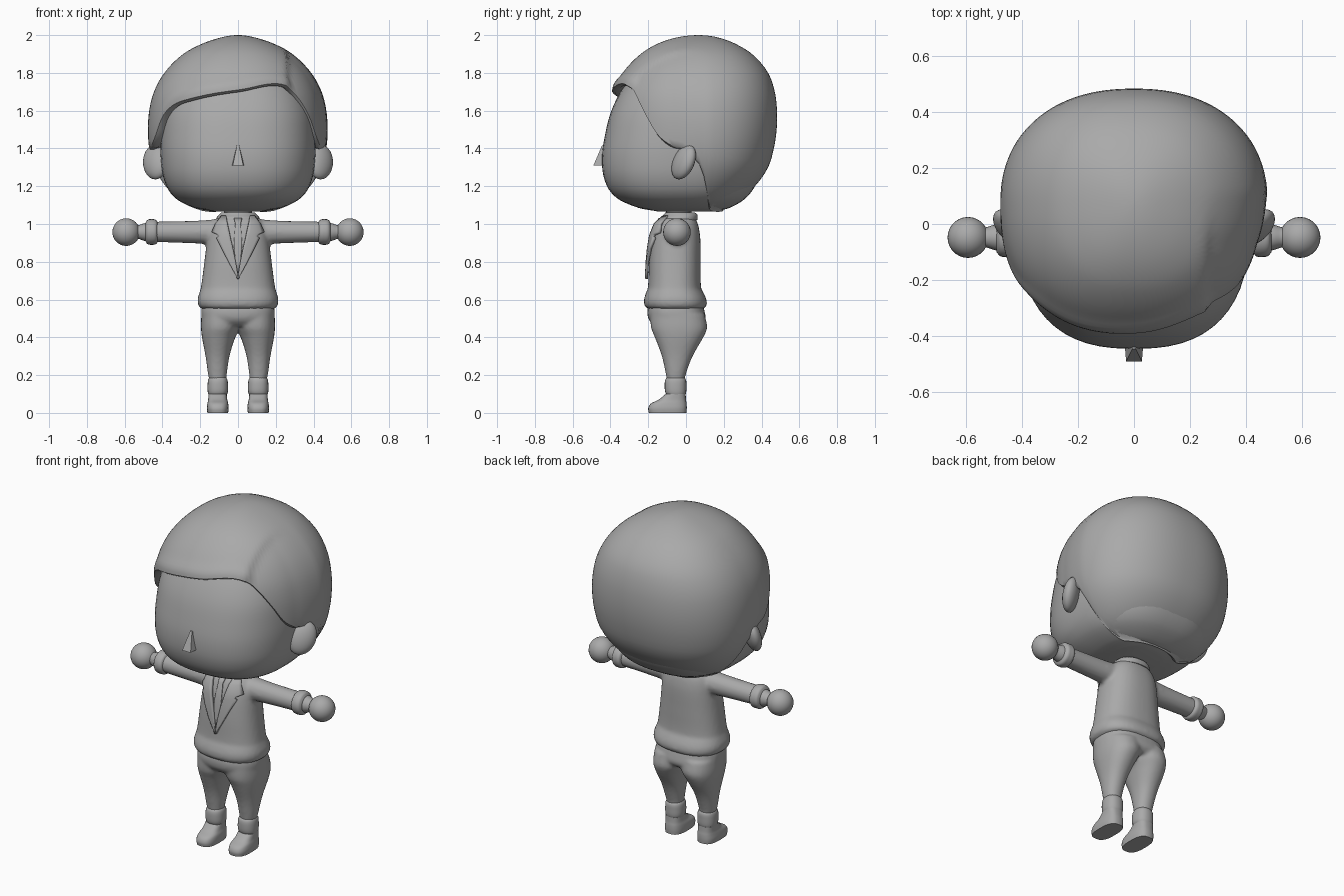
import bpy, bmesh, math

if "Cube" in bpy.data.objects:
    bpy.data.objects.remove(bpy.data.objects["Cube"])

grey = bpy.data.materials.new("plain grey")
grey.diffuse_color = (0.4, 0.4, 0.4, 1)
grey.use_nodes = True
grey.node_tree.nodes["Principled BSDF"].inputs["Base Color"].default_value = grey.diffuse_color


def spline(table, t):
    """Smooth interpolation of rows (key, values...) at key t."""
    n = len(table)
    i = 0
    while i < n - 2 and t > table[i + 1][0]:
        i += 1
    a, b = table[i], table[i + 1]
    h = b[0] - a[0]
    u = min(max((t - a[0]) / h, 0), 1)

    def slope(j, k):
        lo, hi = table[max(j - 1, 0)], table[min(j + 1, n - 1)]
        return (hi[k] - lo[k]) / (hi[0] - lo[0])
    return [a[k] * (2*u**3 - 3*u*u + 1) + b[k] * (3*u*u - 2*u**3)
            + h * (slope(i, k) * (u**3 - 2*u*u + u) + slope(i + 1, k) * (u**3 - u*u))
            for k in range(1, len(a))]


def oval(a, p):
    s, c = math.sin(a), math.cos(a)
    return math.copysign(abs(s) ** (2 / p), s), -math.copysign(abs(c) ** (2 / p), c)


def finish(name, bm, angle=45):
    bmesh.ops.recalc_face_normals(bm, faces=bm.faces)
    me = bpy.data.meshes.new(name)
    bm.to_mesh(me)
    bm.free()
    ob = bpy.data.objects.new(name, me)
    bpy.context.collection.objects.link(ob)
    me.materials.append(grey)
    bpy.ops.object.select_all(action='DESELECT')
    ob.select_set(True)
    bpy.context.view_layer.objects.active = ob
    bpy.ops.object.shade_smooth_by_angle(angle=math.radians(angle))
    return ob


def skin(bm, rows, cap=True):
    vs = [[bm.verts.new(p) for p in r] for r in rows]
    n = len(vs[0])
    for r, s in zip(vs, vs[1:]):
        for i in range(n):
            bm.faces.new((r[i], r[(i + 1) % n], s[(i + 1) % n], s[i]))
    if cap:
        bm.faces.new(vs[0])
        bm.faces.new(vs[-1])


def loft(bm, rings, n=32, p=2.2, steps=4, place=lambda x, y, z: (x, y, z)):
    """Rings are (height, x low, x high, y low, y high)."""
    rows = []
    for i in range((len(rings) - 1) * steps + 1):
        j, f = divmod(i, steps)
        z = rings[j][0] + (f / steps * (rings[j + 1][0] - rings[j][0]) if f else 0)
        x0, x1, y0, y1 = spline(rings, z)
        row = []
        for k in range(n):
            ox, oy = oval(2 * math.pi * k / n, p)
            row.append(place((x0 + x1) / 2 + ox * (x1 - x0) / 2, (y0 + y1) / 2 + oy * (y1 - y0) / 2, z))
        rows.append(row)
    skin(bm, rows)


def melt(ob, size, rounds):
    """Fuse overlapping volumes into one soft skin."""
    m = ob.modifiers.new("fuse", 'REMESH')
    m.mode, m.voxel_size, m.use_smooth_shade = 'VOXEL', size, True
    s = ob.modifiers.new("soften", 'SMOOTH')
    s.factor, s.iterations = 0.5, rounds


# Head
bm = bmesh.new()
loft(bm, [(1.065, -.12, .12, -.14, .15), (1.085, -.23, .23, -.25, .23), (1.14, -.335, .335, -.37, .32),
          (1.23, -.39, .39, -.43, .38), (1.35, -.41, .41, -.445, .42), (1.48, -.41, .41, -.427, .44),
          (1.6, -.395, .395, -.395, .43), (1.72, -.35, .35, -.335, .39), (1.8, -.3, .3, -.27, .34),
          (1.88, -.2, .2, -.15, .25)], n=56, p=2.5)
finish("head", bm)

# Hair shell: profile by polar angle, lower edge by longitude
profile = [(math.acos((z - 1.5) / .5), rx, f, b) for z, rx, f, b in [
    (2.0, 0, 0, 0), (1.985, .1, .13, .11), (1.95, .2, .23, .2), (1.9, .29, .31, .28), (1.8, .39, .405, .365),
    (1.7, .445, .46, .4), (1.6, .47, .48, .412), (1.5, .477, .48, .41), (1.4, .47, .48, .395),
    (1.3, .445, .46, .365), (1.2, .385, .4, .295), (1.12, .3, .35, .2), (1.08, .21, .3, .13)]]
side = [(46, 1.66), (55, 1.57), (63, 1.48), (73, 1.42), (82, 1.40), (90, 1.33), (96, 1.2), (104, 1.11),
        (120, 1.08), (180, 1.08)]
hairline = ([(-a, z) for a, z in reversed(side[2:])] + [(-56, 1.56), (-50, 1.605), (-42, 1.64), (-30, 1.665),
            (-15, 1.69), (0, 1.71), (18, 1.74), (30, 1.74), (38, 1.715)] + side)
N, M = 120, 30
rows = [[] for _ in range(M + 3)]
for k in range(N):
    deg = -180 + 360 * k / N
    ox, oy = oval(math.radians(deg), 2.25)
    end = math.acos((spline(hairline, deg)[0] - 1.5) / .5)
    for j in range(M + 3):
        phi = end * min(max(j, .15), M) / M
        rx, f, b = spline(profile, phi)
        x, y = ox * rx, oy * (f if oy < 0 else b)
        # side parting step and a lifted fringe lip
        part = min(max((x - .255) / .03, 0), 1) * min(max((.05 - y) / .2, 0), 1)
        lip = math.exp(-((j - M + 2) / 2.0) ** 2) * max(0, math.cos(math.radians(deg))) if deg < 40 else 0
        s = (1 - .05 * part + .025 * lip) * (1, .965, .87)[max(0, j - M)]
        z = 1.5 + .5 * math.cos(phi) - (.012 if j == M + 1 else 0)
        rows[j].append((x * s, .07 + y * s, z))
bm = bmesh.new()
skin(bm, rows, cap=False)
bm.faces.new([v for v in bm.verts][:N])
finish("hair", bm, 50)

# Nose wedge
bm = bmesh.new()
base = [bm.verts.new(p) for p in [(-.034, -.42, 1.31), (.034, -.42, 1.31), (.028, -.49, 1.31), (-.028, -.49, 1.31)]]
top = [bm.verts.new(p) for p in [(-.008, -.42, 1.415), (.008, -.42, 1.415), (.006, -.445, 1.415), (-.006, -.445, 1.415)]]
bm.faces.new(base)
bm.faces.new(top)
for i in range(4):
    bm.faces.new((base[i], base[(i + 1) % 4], top[(i + 1) % 4], top[i]))
finish("nose", bm, 20)

# Jacket: body with rolled hem, sleeves
torso = [(.55, -.19, .19, -.2, .09), (.565, -.208, .208, -.218, .108), (.6, -.214, .214, -.222, .108),
         (.635, -.205, .205, -.212, .093), (.66, -.197, .197, -.202, .08), (.8, -.178, .178, -.195, .077),
         (.92, -.163, .163, -.182, .076), (.98, -.15, .15, -.165, .068), (1.02, -.125, .125, -.145, .055),
         (1.045, -.085, .085, -.115, .04)]
bm = bmesh.new()
loft(bm, torso, n=48, p=2.4)
for s in (-1, 1):
    loft(bm, [(.08, .89, 1.03, -.12, .02), (.18, .895, 1.02, -.112, .012), (.3, .9, 1.015, -.108, .008),
              (.46, .905, 1.012, -.105, .005)], n=24, p=2, place=lambda a, b, c: (s * c, b, a))
melt(finish("jacket", bm), .011, 3)

for s, label in ((-1, "left"), (1, "right")):
    along = lambda a, b, c: (s * c, b, a)
    # Ear
    bm = bmesh.new()
    bmesh.ops.create_uvsphere(bm, u_segments=24, v_segments=14, radius=1)
    for v in bm.verts:
        x, y, z = v.co
        v.co = (s * (.437 + .066 * x), -.012 + .052 * y + .025 * z + .03 * x, 1.328 + .092 * z)
    finish(label + "_ear", bm)
    # Cuff
    bm = bmesh.new()
    loft(bm, [(.425, .905, 1.01, -.1, .0), (.435, .893, 1.022, -.115, .018), (.46, .89, 1.026, -.118, .02),
              (.48, .894, 1.021, -.113, .016), (.49, .91, 1.005, -.1, .0)], n=24, p=2, place=along)
    finish(label + "_cuff", bm)
    # Wrist and round hand
    bm = bmesh.new()
    loft(bm, [(.47, .905, 1.01, -.1, .005), (.5, .912, 1.003, -.092, -.003), (.53, .922, .993, -.083, -.012),
              (.56, .918, .997, -.085, -.01)], n=20, p=2, place=along)
    finish(label + "_wrist", bm)
    bm = bmesh.new()
    bmesh.ops.create_uvsphere(bm, u_segments=28, v_segments=16, radius=.073)
    bmesh.ops.translate(bm, verts=bm.verts, vec=(s * .592, -.048, .957))
    finish(label + "_hand", bm)
    # Boot with ankle roll
    bm = bmesh.new()
    mirror = lambda x, y, z: (s * x, y, z)
    loft(bm, [(0, .052, .162, -.197, .002), (.025, .05, .165, -.2, .004), (.05, .052, .162, -.185, .003),
              (.07, .057, .158, -.145, 0), (.1, .06, .157, -.108, -.002)], n=28, p=2.8, place=mirror)
    finish(label + "_foot", bm)
    bm = bmesh.new()
    loft(bm, [(.09, .062, .155, -.1, -.005), (.11, .054, .16, -.11, .001), (.145, .053, .161, -.113, .002),
              (.175, .056, .158, -.11, 0), (.19, .064, .15, -.1, -.01)], n=24, p=2.3, place=mirror)
    finish(label + "_ankle_roll", bm)

# Trousers
bm = bmesh.new()
loft(bm, [(.46, -.17, .17, -.165, .085), (.49, -.19, .19, -.195, .105), (.53, -.195, .195, -.205, .1),
          (.57, -.19, .19, -.2, .09)], n=40, p=2.5)
for s in (-1, 1):
    loft(bm, [(.165, .064, .15, -.1, -.008), (.2, .06, .158, -.106, -.002), (.3, .045, .172, -.128, .035),
              (.4, .014, .191, -.165, .092), (.45, -.01, .196, -.185, .112), (.52, -.03, .195, -.19, .1)],
         n=28, place=lambda x, y, z: (s * x, y, z))
melt(finish("trousers", bm), .01, 4)

# Neck and shirt collar
bm = bmesh.new()
loft(bm, [(1.0, -.075, .075, -.105, .03), (1.1, -.075, .075, -.105, .03)], n=28)
finish("neck", bm)
bm = bmesh.new()
loft(bm, [(1.02, -.115, .115, -.14, .06), (1.035, -.112, .112, -.135, .062), (1.05, -.1, .1, -.118, .06),
          (1.062, -.088, .088, -.108, .045)], n=32)
finish("collar", bm)


def chest(x, z):
    x0, x1, y0, y1 = spline(torso, z)
    return (y0 + y1) / 2 - (y1 - y0) / 2 * (1 - min(abs(x) / x1, .98) ** 2.4) ** (1 / 2.4)


def strip(name, table, s, lift, thick):
    """Plate over the chest; rows are (z, inner x, outer x)."""
    bm = bmesh.new()
    grid = []
    for z, a, b in table:
        grid.append([bm.verts.new((s * (a + (b - a) * i / 5), chest(a + (b - a) * i / 5, z) - lift, z)) for i in range(6)])
    for r, q in zip(grid, grid[1:]):
        for i in range(5):
            bm.faces.new((r[i], r[i + 1], q[i + 1], q[i]))
    ob = finish(name, bm, 35)
    m = ob.modifiers.new("thickness", 'SOLIDIFY')
    m.thickness, m.offset = thick, 0


# Notched lapels and tie
for s, label in ((-1, "left"), (1, "right")):
    strip(label + "_lapel", [(1.04, .062, .085), (1.0, .055, .115), (.955, .045, .135), (.945, .043, .11),
                             (.935, .041, .1), (.925, .039, .112), (.87, .026, .085), (.8, .012, .05),
                             (.74, .002, .018), (.71, 0, .004)], s, .011, .016)
strip("tie", [(1.03, -.022, .022), (1.0, -.014, .014), (.9, -.022, .022), (.8, -.014, .014), (.74, -.004, .004)], 1, .006, .008)
